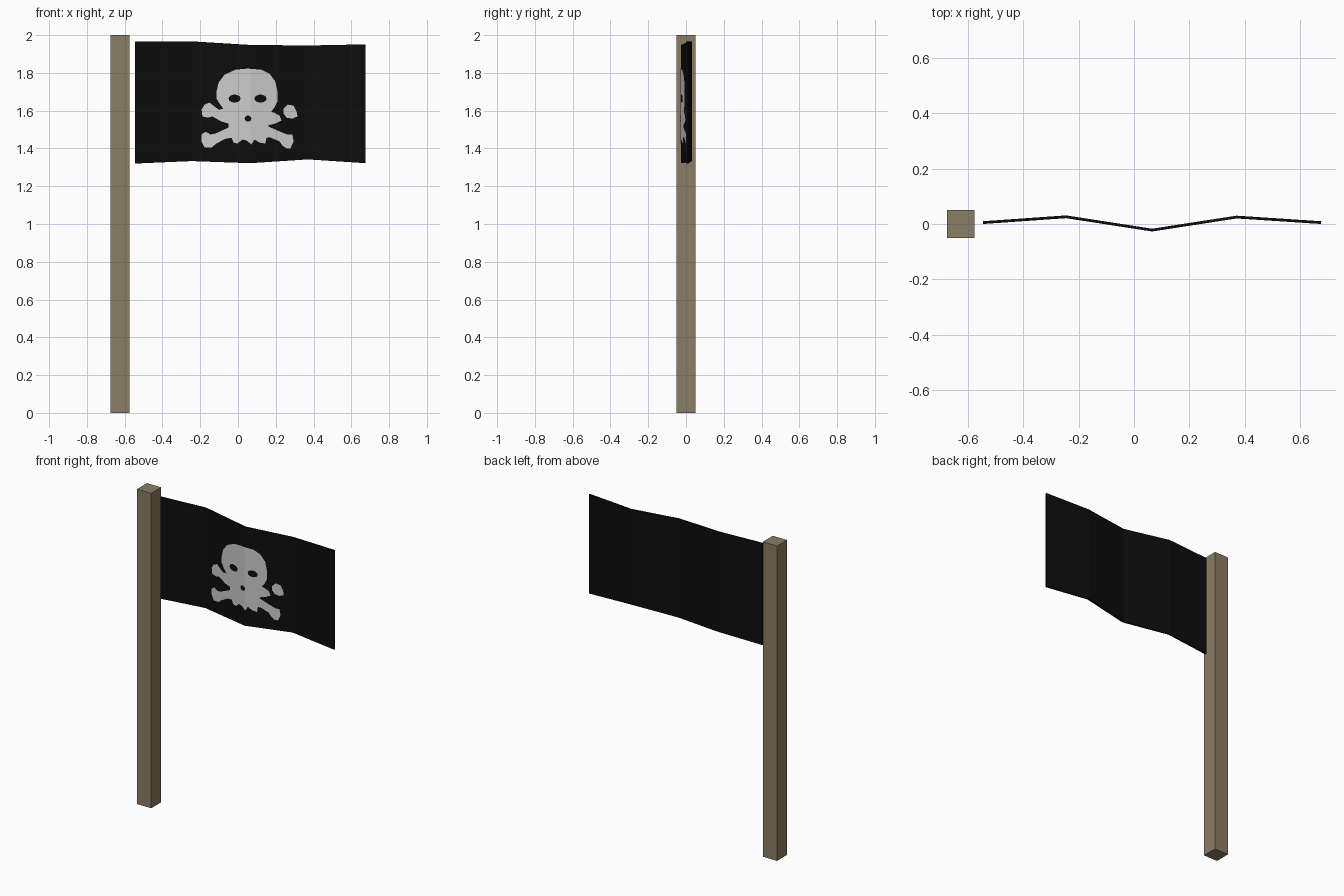
import bpy, bmesh, math

THICK = 0.01
# Flag columns: x, y (fold), bottom z, top z
COLUMNS = [(-0.545, 0.005, 1.32, 1.965), (-0.245, 0.026, 1.333, 1.967),
           (0.065, -0.022, 1.322, 1.948), (0.37, 0.025, 1.342, 1.945),
           (0.675, 0.005, 1.322, 1.951)]


def material(name, color):
    m = bpy.data.materials.new(name)
    m.diffuse_color = (*color, 1)
    return m


wood = material("weathered wood", (0.26, 0.205, 0.13))
black = material("black cloth", (0.004, 0.004, 0.004))
white = material("bone white", (0.60, 0.60, 0.60))


def finish(name, bm, mat):
    me = bpy.data.meshes.new(name)
    bm.to_mesh(me)
    bm.free()
    ob = bpy.data.objects.new(name, me)
    me.materials.append(mat)
    bpy.context.collection.objects.link(ob)
    return ob


def fold_y(x):
    """Depth of the folded cloth at x."""
    for a, b in zip(COLUMNS, COLUMNS[1:]):
        if x <= b[0]:
            return a[1] + (b[1] - a[1]) * (x - a[0]) / (b[0] - a[0])
    return COLUMNS[-1][1]


def plate(name, points, mat, lift):
    """Outline in x, z laid onto the front of the folded cloth."""
    bm = bmesh.new()
    f = bm.faces.new([bm.verts.new((x, 0, z)) for x, z in points])
    f.normal_update()
    if f.normal.y > 0:
        f.normal_flip()
    bmesh.ops.triangulate(bm, faces=bm.faces[:])
    for col in COLUMNS[1:-1]:
        bmesh.ops.bisect_plane(bm, geom=bm.verts[:] + bm.edges[:] + bm.faces[:],
                               plane_co=(col[0], 0, 0), plane_no=(1, 0, 0))
    for v in bm.verts:
        v.co.y = fold_y(v.co.x) - THICK / 2 - lift
    return finish(name, bm, mat)


def ellipse(cx, cz, rx, rz, n=14):
    return [(cx + rx * math.cos(2 * math.pi * i / n),
             cz + rz * math.sin(2 * math.pi * i / n)) for i in range(n)]


# Square pole
bm = bmesh.new()
bmesh.ops.create_cube(bm, size=1)
for v in bm.verts:
    v.co = (v.co.x * 0.1 - 0.625, v.co.y * 0.1, v.co.z * 2 + 1)
finish("pole", bm, wood)

# Folded cloth
bm = bmesh.new()
rows = [(bm.verts.new((x, y, lo)), bm.verts.new((x, y, hi))) for x, y, lo, hi in COLUMNS]
for a, b in zip(rows, rows[1:]):
    bm.faces.new((a[0], b[0], b[1], a[1]))
flag = finish("flag_cloth", bm, black)
solid = flag.modifiers.new("thickness", 'SOLIDIFY')
solid.thickness = THICK
solid.offset = 0

# Skull with toothed jaw
plate("skull", [
    (-.013, 1.817), (.05, 1.823), (.124, 1.817), (.167, 1.796), (.198, 1.754),
    (.209, 1.70), (.209, 1.648), (.193, 1.616), (.177, 1.595), (.161, 1.516),
    (.15, 1.452), (.145, 1.426), (.114, 1.431), (.087, 1.447), (.071, 1.421),
    (.045, 1.442), (.024, 1.447), (-.003, 1.426), (-.024, 1.431), (-.034, 1.458),
    (-.05, 1.511), (-.05, 1.542), (-.071, 1.60), (-.098, 1.638), (-.114, 1.664),
    (-.114, 1.70), (-.103, 1.749), (-.071, 1.791)], white, 0.002)

# Crossed bones
plate("bone_upper_left", [
    (-.02, 1.53), (-.05, 1.532), (-.087, 1.542), (-.135, 1.569), (-.161, 1.563),
    (-.188, 1.569), (-.193, 1.606), (-.177, 1.632), (-.151, 1.643), (-.124, 1.622),
    (-.103, 1.606), (-.066, 1.61), (-.02, 1.58)], white, 0.0016)
plate("bone_lower_left", [
    (-.01, 1.53), (-.05, 1.511), (-.119, 1.479), (-.145, 1.474), (-.172, 1.489),
    (-.193, 1.474), (-.193, 1.437), (-.177, 1.405), (-.14, 1.405), (-.114, 1.426),
    (-.066, 1.452), (-.02, 1.458)], white, 0.0016)
plate("bone_lower_right", [
    (.14, 1.52), (.161, 1.516), (.198, 1.50), (.235, 1.484), (.262, 1.474),
    (.288, 1.474), (.294, 1.437), (.278, 1.40), (.257, 1.40), (.235, 1.415),
    (.22, 1.437), (.172, 1.458), (.14, 1.46)], white, 0.0016)
plate("bone_upper_right", [
    (.15, 1.60), (.19, 1.59), (.22, 1.574), (.23, 1.548), (.198, 1.532),
    (.15, 1.52)], white, 0.0016)
plate("bone_tip_upper_right", [
    (.241, 1.611), (.262, 1.632), (.294, 1.627), (.31, 1.595), (.315, 1.569),
    (.288, 1.558), (.257, 1.563), (.241, 1.585)], white, 0.0016)

# Eye sockets and nose
for side, cx in (("left", -.018), ("right", .119)):
    plate("eye_socket_" + side, ellipse(cx, 1.664, .032, .021), black, 0.004)
plate("nose", ellipse(.053, 1.558, .018, .016), black, 0.004)
